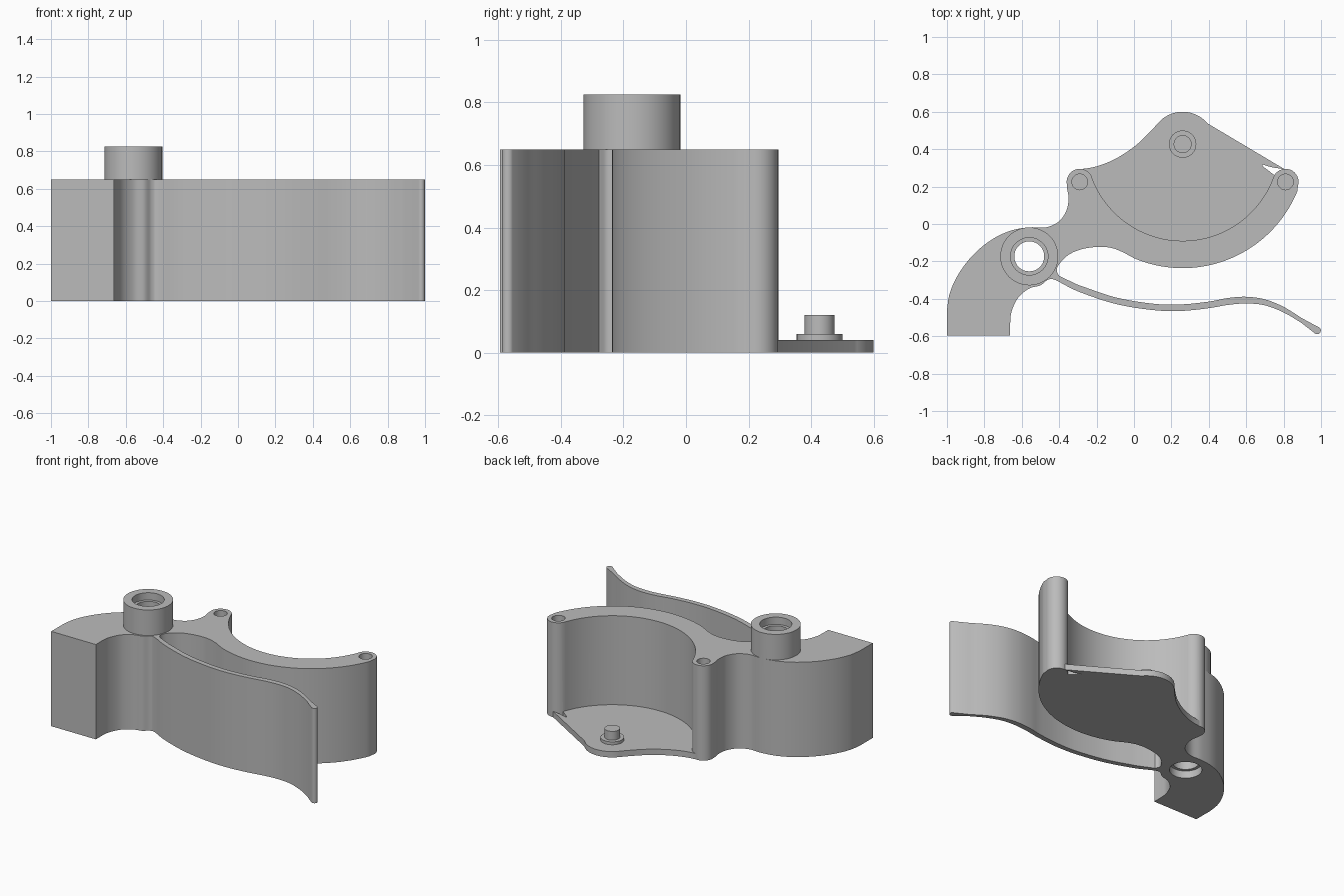
import bpy, bmesh, math
from mathutils import Vector

old = bpy.data.objects.get("Cube")
if old:
    bpy.data.objects.remove(old, do_unlink=True)

grey = bpy.data.materials.new("plain_grey")
grey.use_nodes = True
GREY = (0.5, 0.5, 0.5, 1)
grey.diffuse_color = GREY
grey.node_tree.nodes["Principled BSDF"].inputs["Base Color"].default_value = GREY


def arc(c, r, a, b, n=24):
    """Points on an arc from angle a to angle b, in degrees."""
    angles = [math.radians(a + (b - a) * i / n) for i in range(n + 1)]
    return [(c[0] + r * math.cos(t), c[1] + r * math.sin(t)) for t in angles]


def curve(pts, steps=6):
    """Smooth open curve through the points."""
    p = [Vector(q) for q in pts]
    p = [2 * p[0] - p[1]] + p + [2 * p[-1] - p[-2]]
    out = []
    for a, b, c, d in zip(p, p[1:], p[2:], p[3:]):
        for i in range(steps):
            t = i / steps
            out.append(tuple(0.5 * (2 * b + (c - a) * t + (2 * a - 5 * b + 4 * c - d) * t * t
                                    + (3 * b - a - 3 * c + d) * t ** 3)))
    return out + [tuple(p[-2])]


def prism(name, outline, z0, z1):
    """Closed outline extruded between two heights."""
    clean = []
    for q in outline:
        if not clean or (Vector(q) - Vector(clean[-1])).length > 0.002:
            clean.append(q)
    if (Vector(clean[0]) - Vector(clean[-1])).length < 0.002:
        clean.pop()
    bm = bmesh.new()
    face = bm.faces.new([bm.verts.new((x, y, z0)) for x, y in clean])
    top = bmesh.ops.extrude_face_region(bm, geom=[face])["geom"]
    bmesh.ops.translate(bm, vec=(0, 0, z1 - z0),
                        verts=[v for v in top if isinstance(v, bmesh.types.BMVert)])
    bmesh.ops.recalc_face_normals(bm, faces=bm.faces)
    mesh = bpy.data.meshes.new(name)
    bm.to_mesh(mesh)
    bm.free()
    mesh.materials.append(grey)
    ob = bpy.data.objects.new(name, mesh)
    bpy.context.collection.objects.link(ob)
    return ob


def disc(name, c, r, z0, z1):
    return prism(name, arc(c, r, 0, 360, 48), z0, z1)


def combine(target, tool, operation):
    """Apply a boolean and remove the helper."""
    mod = target.modifiers.new("combine", "BOOLEAN")
    mod.operation, mod.object, mod.solver = operation, tool, "EXACT"
    deps = bpy.context.evaluated_depsgraph_get()
    mesh = bpy.data.meshes.new_from_object(target.evaluated_get(deps))
    target.modifiers.clear()
    target.data = mesh
    bpy.data.objects.remove(tool, do_unlink=True)


def mirror(pts):
    return [(2 * CENTRE[0] - x, y) for x, y in reversed(pts)]


HEIGHT, FLOOR = 0.65, 0.04
CENTRE, PIVOT = (0.26, 0.427), (-0.56, -0.173)
BOSSES = [(-0.29, 0.225), (0.81, 0.225)]

# Body outline: screw bosses, pocket wall, outer wall
outline = arc(BOSSES[0], 0.07, 185, 20, 16)
outline += arc(CENTRE, 0.517, 200, 340, 48)
outline += arc(BOSSES[1], 0.07, 160, -20, 16)
outline += arc(CENTRE, 0.663, -22, -113, 40)
# Slot between the body and the thin lever
outline += curve([(-0.06, -0.15), (-0.12, -0.128), (-0.19, -0.122), (-0.28, -0.135),
                  (-0.35, -0.165), (-0.4, -0.215), (-0.413, -0.25), (-0.4, -0.278)])
# Thin lever: inner edge, rounded tip, outer edge
outline += curve([(-0.3, -0.325), (-0.1, -0.392), (0.1, -0.426), (0.25, -0.43), (0.4, -0.415),
                  (0.5, -0.396), (0.6, -0.389), (0.7, -0.403), (0.8, -0.443), (0.9, -0.505)])
outline += arc((0.979, -0.569), 0.02, 45, -135, 10)
outline += curve([(0.89, -0.525), (0.8, -0.473), (0.7, -0.435), (0.6, -0.425), (0.5, -0.433),
                  (0.4, -0.45), (0.25, -0.465), (0.1, -0.46), (-0.1, -0.427), (-0.3, -0.36),
                  (-0.42, -0.3), (-0.46, -0.298), (-0.5, -0.328), (-0.56, -0.345),
                  (-0.62, -0.395), (-0.655, -0.47), (-0.662, -0.53)])
# Curved arm with a flat end, then the neck back to the first boss
outline += [(-0.662, -0.595), (-1, -0.595)]
outline += curve([(-1, -0.46), (-0.985, -0.37), (-0.94, -0.27), (-0.86, -0.165), (-0.76, -0.083),
                  (-0.66, -0.036), (-0.56, -0.018), (-0.47, -0.018), (-0.4, 0.015),
                  (-0.36, 0.075), (-0.35, 0.14), (-0.358, 0.19)])
body = prism("lever_body", outline, 0, HEIGHT)

# Thin pocket floor with a rounded tab
flare = curve([(-0.285, 0.293), (-0.2, 0.308), (-0.1, 0.348), (0, 0.413), (0.07, 0.477),
               (0.125, 0.535)])
floor_outline = arc(CENTRE, 0.555, 200, 340, 48) + mirror(flare)
floor_outline += arc(CENTRE, 0.173, 40, 140) + flare[::-1]
combine(body, prism("pocket_floor", floor_outline, 0, FLOOR), "UNION")

# Pivot collar and its stepped bore
combine(body, disc("pivot_collar", PIVOT, 0.155, HEIGHT - 0.1, 0.825), "UNION")
for r, z0, z1 in [(0.08, -0.1, 1), (0.1, 0.775, 1), (0.1, -0.1, 0.05)]:
    combine(body, disc("bore_cutter", PIVOT, r, z0, z1), "DIFFERENCE")

# Blind screw holes in the bosses
for boss in BOSSES:
    combine(body, disc("screw_cutter", boss, 0.042, HEIGHT - 0.25, 1), "DIFFERENCE")

# Locating post on the tab
post_flange = disc("post_flange", CENTRE, 0.073, FLOOR - 0.01, 0.06)
post_pin = disc("post_pin", CENTRE, 0.048, 0.05, 0.12)

# Smooth walls with crisp edges
bpy.context.view_layer.update()
for ob in (body, post_flange, post_pin):
    ob.select_set(True)
bpy.context.view_layer.objects.active = body
bpy.ops.object.shade_smooth_by_angle(angle=math.radians(30))
